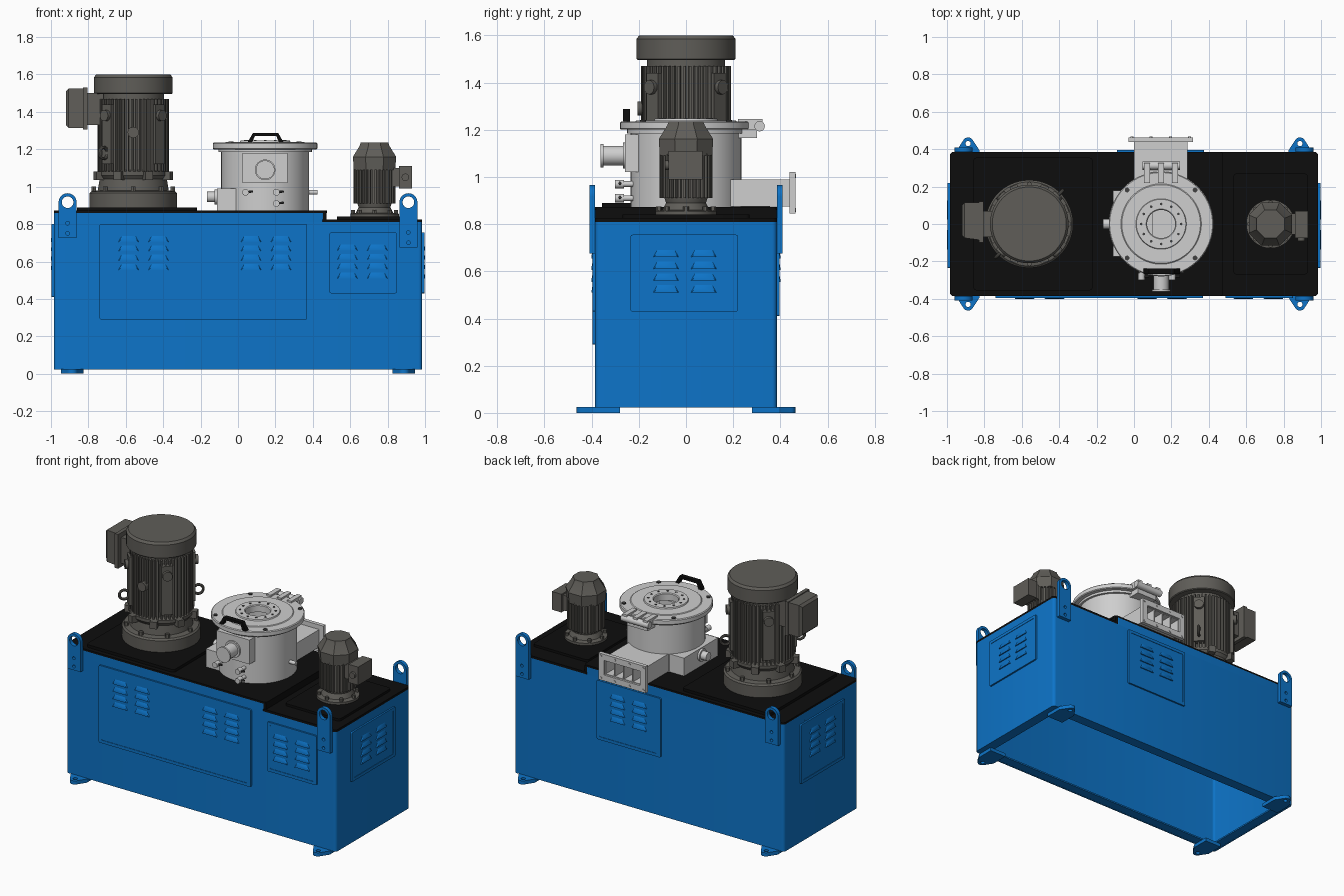
import bpy, bmesh, math
from mathutils import Matrix, Vector

if "Cube" in bpy.data.objects:
    bpy.data.objects.remove(bpy.data.objects["Cube"])

def material(name, rgb):
    m = bpy.data.materials.new(name)
    m.diffuse_color = (*rgb, 1)
    m.use_nodes = True
    m.node_tree.nodes["Principled BSDF"].inputs["Base Color"].default_value = m.diffuse_color
    return m

BLUE = material("blue paint", (0.004, 0.175, 0.58))
BLACK = material("black top", (0.004, 0.004, 0.004))
MOTOR = material("motor grey", (0.115, 0.11, 0.098))
LIGHT = material("light steel", (0.62, 0.62, 0.62))
DARK = material("dark bolt", (0.05, 0.05, 0.05))

# ---------- helpers ----------
def emit(name, bm, mat):
    bmesh.ops.remove_doubles(bm, verts=bm.verts, dist=1e-5)
    bmesh.ops.recalc_face_normals(bm, faces=bm.faces)
    for f in bm.faces:
        f.smooth = True
    for e in bm.edges:
        e.smooth = e.calc_face_angle(0) < 0.55
    me = bpy.data.meshes.new(name)
    bm.to_mesh(me)
    bm.free()
    me.materials.append(mat)
    ob = bpy.data.objects.new(name, me)
    bpy.context.scene.collection.objects.link(ob)
    return ob

def hulls(name, groups, mat):
    bm = bmesh.new()
    for pts in groups:
        bmesh.ops.convex_hull(bm, input=[bm.verts.new(p) for p in pts])
    return emit(name, bm, mat)

def box(name, x, y, z, mat):
    return hulls(name, [[(a, b, c) for a in x for b in y for c in z]], mat)

def cyls(name, items, mat, segs=24):
    """items: (start, end, radius)"""
    bm = bmesh.new()
    for p, q, r in items:
        p, q = Vector(p), Vector(q)
        d = q - p
        mtx = Matrix.Translation((p + q) / 2) @ d.to_track_quat('Z', 'Y').to_matrix().to_4x4()
        bmesh.ops.create_cone(bm, cap_ends=True, segments=segs, radius1=r, radius2=r,
                              depth=d.length, matrix=mtx)
    return emit(name, bm, mat)

def lathe(name, prof, cx, cy, mat, segs=64, cyclic=False):
    bm = bmesh.new()
    rings = [[bm.verts.new((cx + r * math.cos(a), cy + r * math.sin(a), z))
              for a in [2 * math.pi * (k + .5) / segs for k in range(segs)]] for r, z in prof]
    pairs = list(zip(rings, rings[1:])) + ([(rings[-1], rings[0])] if cyclic else [])
    for a, b in pairs:
        for k in range(segs):
            n = (k + 1) % segs
            bm.faces.new((a[k], a[n], b[n], b[k]))
    if not cyclic:
        bm.faces.new(rings[0])
        bm.faces.new(rings[-1])
    return emit(name, bm, mat)

AXES = {'z': ((1, 0, 0), (0, 1, 0), (0, 0, 1)),
        'x': ((0, 1, 0), (0, 0, 1), (1, 0, 0)),
        'y': ((1, 0, 0), (0, 0, 1), (0, -1, 0))}

def plate(name, loops, axis, a, b, mat):
    """Extrude outline loops[0] with holes loops[1:] from a to b along a world axis."""
    cu = bpy.data.curves.new(name, 'CURVE')
    cu.dimensions, cu.fill_mode, cu.extrude = '2D', 'BOTH', abs(b - a) / 2
    for loop in loops:
        s = cu.splines.new('POLY')
        s.points.add(len(loop) - 1)
        for p, (u, v) in zip(s.points, loop):
            p.co = (u, v, 0, 1)
        s.use_cyclic_u = True
    ob = bpy.data.objects.new(name, cu)
    bpy.context.scene.collection.objects.link(ob)
    me = bpy.data.meshes.new_from_object(ob.evaluated_get(bpy.context.evaluated_depsgraph_get()))
    bm = bmesh.new()
    bm.from_mesh(me)
    bpy.data.objects.remove(ob)
    bpy.data.curves.remove(cu)
    bpy.data.meshes.remove(me)
    mtx = Matrix(AXES[axis]).transposed().to_4x4()
    mtx.translation = {'x': ((a + b) / 2, 0, 0), 'y': (0, (a + b) / 2, 0), 'z': (0, 0, (a + b) / 2)}[axis]
    bm.transform(mtx)
    return emit(name, bm, mat)

def rect(u0, u1, v0, v1, r=0):
    if r == 0:
        return [(u0, v0), (u1, v0), (u1, v1), (u0, v1)]
    out = []
    for q, (cu, cv) in enumerate([(u1 - r, v1 - r), (u0 + r, v1 - r), (u0 + r, v0 + r), (u1 - r, v0 + r)]):
        out += arc(cu, cv, r, q * 90, q * 90 + 90, 5)
    return out

def arc(u, v, r, a0, a1, n):
    return [(u + r * math.cos(t), v + r * math.sin(t))
            for t in [math.radians(a0 + (a1 - a0) * k / (n - 1)) for k in range(n)]]

def circle(u, v, r, n=24):
    return arc(u, v, r, 0, 360 - 360 / n, n)

def gear(cx, cy, r0, r1, n):
    out = []
    for k in range(n):
        for f, r in ((0, r0), (.5, r0), (.55, r1), (.95, r1)):
            t = 2 * math.pi * (k + f) / n
            out.append((cx + r * math.cos(t), cy + r * math.sin(t)))
    return out

def polar(cx, cy, r, deg):
    return cx + r * math.cos(math.radians(deg)), cy + r * math.sin(math.radians(deg))

# ---------- cabinet ----------
W, D = 0.985, 0.385
plate("cabinet_walls", [rect(-W, W, -D, D, .02), rect(-W + .01, W - .01, -D + .01, D - .01, .015)],
      'z', .022, .81, BLUE)
plate("cabinet_bottom_flange", [rect(-W + .005, W - .005, -D + .005, D - .005, .015),
      rect(-W + .07, W - .07, -D + .07, D - .07)], 'z', .023, .033, BLUE)
plate("cabinet_step", [rect(-W, .465, -D, D, .02)], 'z', .81, .86, BLUE)
plate("right_top", [rect(.44, W, -D, D, .02)], 'z', .81, .825, BLACK)
plate("left_top", [rect(-W, .475, -D, D, .02)], 'z', .86, .872, BLACK)
box("step_riser", (.45, .472), (-D + .002, D - .002), (.82, .865), BLACK)
plate("large_motor_plate", [rect(-.86, -.22, -.355, .355, .02)], 'z', .87, .89, BLACK)
plate("small_motor_plate", [rect(.53, .93, -.27, .27, .02)], 'z', .82, .84, BLACK)

# ---------- vent panels with louvres: axis, face, direction, outline, louvre columns, top row ----------
def panel(name, axis, face, s, u0, u1, v0, v1, cols, top):
    plate(name, [rect(u0, u1, v0, v1, .008)], axis, face - s * .003, face + s * .008, BLUE)
    plate(name + "_rim", [rect(u0, u1, v0, v1, .008), rect(u0 + .02, u1 - .02, v0 + .02, v1 - .02, .005)],
          axis, face + s * .006, face + s * .011, BLUE)
    base = face + s * .006
    put = (lambda u, n, v: (n, u, v)) if axis == 'x' else (lambda u, n, v: (u, n, v))
    groups = []
    for c in cols:
        for k in range(4):
            z = top - k * .05
            groups.append([put(c, base, z - .035), put(c + .11, base, z - .035), put(c + .02, base, z),
                           put(c + .09, base, z), put(c + .004, base + s * .009, z - .035),
                           put(c + .106, base + s * .009, z - .035),
                           put(c + .02, base + s * .008, z - .015), put(c + .09, base + s * .008, z - .015)])
    hulls(name + "_louvres", groups, BLUE)

panel("front_large_panel", 'y', -D, -1, -.74, .37, .29, .80, (-.64, -.48, .015, .175), .74)
panel("front_small_panel", 'y', -D, -1, .49, .85, .43, .755, (.53, .69), .695)
panel("back_panel", 'y', D, 1, -.09, .375, .41, .80, (.01, .17), .74)
panel("right_panel", 'x', W, 1, -.235, .22, .43, .755, (-.14, .02), .695)
panel("left_panel", 'x', -W, -1, -.235, .22, .41, .80, (-.14, .02), .74)

# ---------- lifting lugs and feet ----------
for sx in (-1, 1):
    x = sx * .911
    low = .725 if sx < 0 else .675
    for sy in (-1, 1):
        lug = [(x - .048, low), (x + .048, low)] + arc(x, .917, .048, 0, 180, 17)
        plate("lifting_lug", [lug, circle(x, .917, .031), circle(x, low + .025, .01, 12),
              circle(x, low + .08, .01, 12)], 'y', sy * D, sy * .41, BLUE)
        fx = sx * .887
        foot = [(fx + .06, .28), (fx + .06, .395)] + arc(fx, .433, .03, 20, 160, 11) + [(fx - .06, .395), (fx - .06, .28)]
        plate("foot", [[(u, v * sy) for u, v in foot], circle(fx, sy * .43, .014, 16)], 'z', 0, .024, BLUE)

# ---------- large motor ----------
MX = -.56
lathe("large_motor_base", [(.235, .885), (.235, .965), (.225, .975), (.19, .98), (.18, 1.04), (.195, 1.06),
      (.195, 1.08), (.165, 1.09), (.165, 1.495)], MX, 0, MOTOR)
plate("large_motor_fins", [gear(MX, 0, .166, .19, 48)], 'z', 1.08, 1.47, MOTOR)
lathe("large_motor_fan_cover", [(.205, 1.495), (.21, 1.50), (.21, 1.585), (.198, 1.6)], MX, 0, MOTOR)
cyls("large_motor_flange_bolts", [((*polar(MX, 0, .212, a), .97), (*polar(MX, 0, .212, a), 1.0), .014)
     for a in range(0, 360, 45)], MOTOR, 6)
for k in range(8):
    ob = box("large_motor_flange_lug", (.17, .222), (-.022, .022), (1.035, 1.08), MOTOR)
    ob.matrix_world = Matrix.Translation((MX, 0, 0)) @ Matrix.Rotation(math.radians(22.5 + 45 * k), 4, 'Z')
for a in (45, 135, 225, 315):
    m = Matrix.Translation((MX, 0, 0)) @ Matrix.Rotation(math.radians(a), 4, 'Z')
    box("large_motor_side_pad", (.15, .203), (-.035, .035), (1.12, 1.44), MOTOR).matrix_world = m
    cyls("large_motor_boss", [((.19, 0, 1.38), (.222, 0, 1.38), .03)], MOTOR).matrix_world = m
for a in (45, 225):  # eye bolts
    px, py = polar(MX, 0, .225, a)
    ob = lathe("large_motor_eye_bolt", [(.03 + .009 * math.cos(t), .009 * math.sin(t))
               for t in [k * math.pi / 4 for k in range(8)]], 0, 0, MOTOR, 20, True)
    ob.matrix_world = Matrix.Translation((px, py, 1.18)) @ Matrix.Rotation(math.radians(a), 4, 'Z') @ Matrix.Rotation(math.pi / 2, 4, 'X')
cyls("large_motor_front_boss", [((MX, -.17, 1.29), (MX, -.205, 1.29), .03)], MOTOR)
box("large_motor_terminal_neck", (-.82, -.72), (-.07, .07), (1.33, 1.50), MOTOR)
hulls("large_motor_terminal_box", [
    [(-.92, y, z) for y in (-.06, .10) for z in (1.33, 1.51)] +
    [(-.905, y, z) for y in (-.075, .115) for z in (1.315, 1.525)] +
    [(-.83, y, z) for y in (-.085, .115) for z in (1.315, 1.525)],
    [(x, y, z) for x in (-.83, -.805) for y in (-.10, .12) for z in (1.305, 1.53)]], MOTOR)

# ---------- small motor ----------
SX = .73
lathe("small_motor_base", [(.13, .835), (.13, .855), (.10, .86), (.085, .89), (.095, .92), (.095, 1.15)], SX, 0, MOTOR, 40)
plate("small_motor_fins", [gear(SX, 0, .096, .113, 32)], 'z', .91, 1.10, MOTOR)
lathe("small_motor_fan_cover", [(.12, 1.09), (.125, 1.16), (.085, 1.22), (.08, 1.235)], SX, 0, MOTOR, 8)
cyls("small_motor_bolts", [((*polar(SX, 0, .115, a), .85), (*polar(SX, 0, .115, a), .875), .012)
     for a in range(0, 360, 45)], MOTOR, 6)
box("small_motor_terminal_box", (.86, .93), (-.075, .07), (.99, 1.11), MOTOR)
box("small_motor_terminal_neck", (.80, .87), (-.055, .055), (1.0, 1.10), MOTOR)
cyls("small_motor_cable_gland", [((.895, -.07, 1.05), (.895, -.09, 1.05), .02)], MOTOR)

# ---------- press chamber ----------
PX = .145
lathe("chamber_wall", [(.235, .865), (.235, 1.2), (.2, 1.2), (.2, .865)], PX, 0, LIGHT, cyclic=True)
lathe("chamber_floor", [(.21, .87), (.21, .90)], PX, 0, LIGHT)
lathe("chamber_rim", [(.25, 1.185), (.25, 1.203), (.2, 1.203), (.2, 1.185)], PX, 0, LIGHT, cyclic=True)
lathe("chamber_lid", [(.075, 1.2), (.275, 1.2), (.28, 1.205), (.28, 1.23), (.275, 1.235), (.215, 1.235),
      (.21, 1.239), (.135, 1.239), (.132, 1.247), (.08, 1.247), (.075, 1.242)], PX, 0, LIGHT, cyclic=True)
cyls("lid_bolts", [((*polar(PX, 0, .257, a), 1.23), (*polar(PX, 0, .257, a), 1.241), .013)
     for a in (45, 135, 225, 315)] + [((*polar(PX, 0, .107, a), 1.24), (*polar(PX, 0, .107, a), 1.25), .007)
     for a in range(0, 360, 30)], DARK, 12)
plate("lid_handle", [[(.05, 1.235), (.075, 1.235), (.09, 1.27), (.205, 1.27), (.22, 1.235), (.245, 1.235),
      (.215, 1.287), (.08, 1.287)]], 'y', -.268, -.238, BLACK)
# lid hinge
for x in (.07, .145, .22):
    box("hinge_arm", (x - .016, x + .016), (.22, .325), (1.2, 1.246), LIGHT)
cyls("hinge_pin", [((.045, .312, 1.215), (.245, .312, 1.215), .022)], LIGHT)
box("hinge_bracket", (.07, .22), (.2, .30), (1.165, 1.2), LIGHT)
# feed spout
box("spout_block", (.025, .265), (-.258, -.1), (1.02, 1.18), LIGHT)
cyls("feed_spout", [((PX, -.24, 1.09), (PX, -.36, 1.09), .042), ((PX, -.35, 1.09), (PX, -.362, 1.09), .05),
     ((PX, -.25, 1.09), (PX, -.268, 1.09), .055)], LIGHT, 32)
# valves and side ports
cyls("valves", [((x, -.19, z), (x, -.265, z), .012) for x, z in ((.04, .97), (.205, .97), (.205, .91))] +
     [((x, -.262, z), (x, -.30, z), .018) for x, z in ((.04, .97), (.205, .97), (.205, .91))], LIGHT, 16)
cyls("valve_handles", [((x, -.28, z), (x + .04, -.28, z + .005), .006) for x, z in ((.04, .97), (.205, .97), (.205, .91))], DARK, 8)
cyls("right_port", [((.37, 0, .97), (.425, 0, .97), .012)], LIGHT, 16)
box("side_housing", (-.112, .10), (-.175, .18), (.87, .99), LIGHT)
cyls("side_port", [((-.11, 0, .945), (-.165, 0, .945), .028), ((-.11, 0, .945), (-.125, 0, .945), .04)], LIGHT, 20)
# discharge duct with divider bars
slots = [rect(.014 + k * .066, .014 + k * .066 + .058, .888, .977) for k in range(4)]
plate("discharge_duct", [rect(0, .286, .874, .99)] + slots, 'y', .17, .45, LIGHT)
plate("discharge_flange", [rect(-.03, .316, .845, 1.02), rect(.01, .276, .884, .98)], 'y', .438, .463, LIGHT)
cyls("flange_bolts", [((x, .46, z), (x, .467, z), .008) for x in (-.012, .09, .196, .298) for z in (.86, 1.004)], LIGHT, 12)
